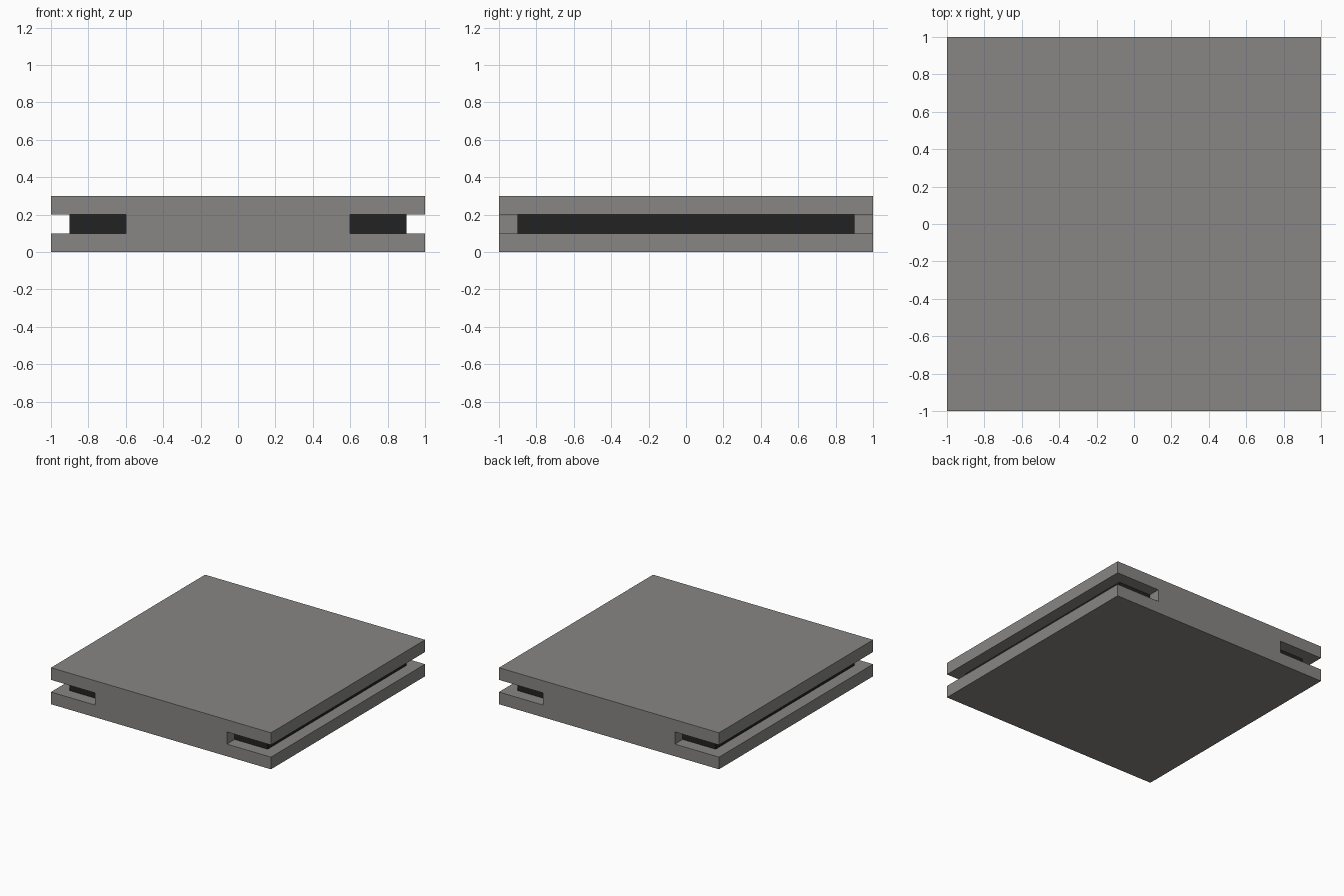
import bpy, bmesh

if "Cube" in bpy.data.objects:
    bpy.data.objects.remove(bpy.data.objects["Cube"])


def material(name, rgb):
    m = bpy.data.materials.new(name)
    m.diffuse_color = (*rgb, 1.0)
    m.use_nodes = True
    m.node_tree.nodes["Principled BSDF"].inputs["Base Color"].default_value = m.diffuse_color
    return m


def add_object(name, bm, mat):
    bmesh.ops.recalc_face_normals(bm, faces=bm.faces)
    me = bpy.data.meshes.new(name)
    bm.to_mesh(me)
    bm.free()
    me.materials.append(mat)
    ob = bpy.data.objects.new(name, me)
    bpy.context.collection.objects.link(ob)
    return ob


def extrude(points, vec, capped=True):
    """Extrude a closed outline along vec, optionally with end caps."""
    bm = bmesh.new()
    a = [bm.verts.new(p) for p in points]
    b = [bm.verts.new([p[i] + vec[i] for i in range(3)]) for p in points]
    n = len(points)
    for i in range(n):
        j = (i + 1) % n
        bm.faces.new((a[i], a[j], b[j], b[i]))
    if capped:
        bm.faces.new(a)
        bm.faces.new(b)
    return bm


grey = material("warm grey", (0.245, 0.240, 0.230))
dark = material("near black", (0.016, 0.016, 0.016))

# Slab body: two plates joined by a central web, one I-shaped section along y
right = [(1, 0), (1, 0.1), (0.6, 0.1), (0.6, 0.2), (1, 0.2), (1, 0.3)]
section = right + [(-x, z) for x, z in reversed(right)]
add_object("slab_body", extrude([(x, -1, z) for x, z in section], (0, 2, 0)), grey)

# Dark recessed core walls between the plates
ring = [(-0.9, -0.9, 0.1), (0.9, -0.9, 0.1), (0.9, 0.9, 0.1), (-0.9, 0.9, 0.1)]
add_object("recessed_core", extrude(ring, (0, 0, 0.1), capped=False), dark)
